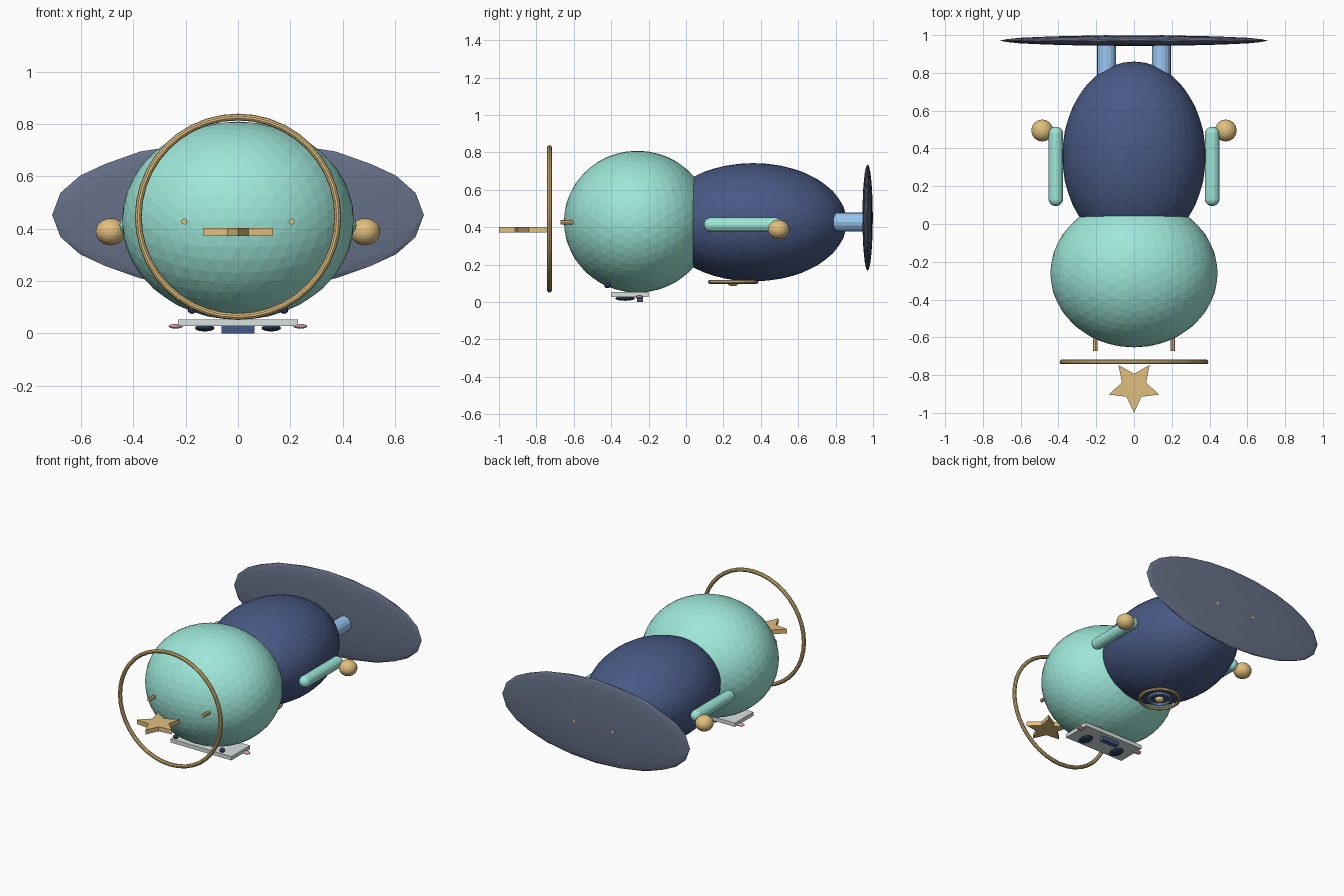
import bpy, bmesh
from math import pi, sin, cos, radians
from mathutils import Matrix

if "Cube" in bpy.data.objects:
    bpy.data.objects.remove(bpy.data.objects["Cube"])


def material(name, rgb):
    m = bpy.data.materials.new(name)
    m.diffuse_color = (*rgb, 1)
    m.use_nodes = True
    m.node_tree.nodes["Principled BSDF"].inputs["Base Color"].default_value = m.diffuse_color
    return m


MINT = material("mint", (0.34, 0.80, 0.69))
NAVY = material("navy", (0.064, 0.10, 0.23))
SLATE = material("slate", (0.13, 0.16, 0.24))
GOLD = material("gold", (0.75, 0.52, 0.21))
SKY = material("sky", (0.32, 0.57, 0.89))
PALE = material("pale", (0.68, 0.75, 0.74))
PINK = material("pink", (0.75, 0.40, 0.45))
DARK = material("dark", (0.03, 0.045, 0.11))


def add(name, bm, mat, loc, smooth=False):
    bmesh.ops.recalc_face_normals(bm, faces=bm.faces)
    me = bpy.data.meshes.new(name)
    bm.to_mesh(me)
    bm.free()
    me.materials.append(mat)
    for p in me.polygons:
        p.use_smooth = smooth
    ob = bpy.data.objects.new(name, me)
    ob.location = loc
    bpy.context.collection.objects.link(ob)
    return ob


def ball(name, loc, radii, mat, level=3):
    # icosphere turned so its edge midpoints lie on the axes
    bm = bmesh.new()
    bmesh.ops.create_icosphere(bm, subdivisions=level, radius=1,
                               matrix=Matrix.Rotation(radians(58.28), 4, 'Y'))
    bmesh.ops.scale(bm, vec=radii, verts=bm.verts)
    return add(name, bm, mat, loc)


def box(name, loc, size, mat):
    bm = bmesh.new()
    bmesh.ops.create_cube(bm, size=1)
    bmesh.ops.scale(bm, vec=size, verts=bm.verts)
    return add(name, bm, mat, loc)


def rod(name, x, z, y0, y1, r, mat, sides=16):
    bm = bmesh.new()
    bmesh.ops.create_cone(bm, cap_ends=True, segments=sides, radius1=r, radius2=r,
                          depth=y1 - y0, matrix=Matrix.Rotation(pi / 2, 4, 'X'))
    return add(name, bm, mat, (x, (y0 + y1) / 2, z))


def capsule(name, x, z, y0, y1, r, mat):
    bm = bmesh.new()
    bmesh.ops.create_uvsphere(bm, u_segments=16, v_segments=13, radius=r)
    half = (y1 - y0) / 2 - r
    for v in bm.verts:
        v.co.z += half if v.co.z > 0 else -half
    bmesh.ops.rotate(bm, verts=bm.verts, matrix=Matrix.Rotation(pi / 2, 3, 'X'))
    return add(name, bm, mat, (x, (y0 + y1) / 2, z))


def ring(name, loc, major, minor, mat, upright=False, n=40, k=10):
    bm = bmesh.new()
    loops = []
    for i in range(n):
        a = 2 * pi * i / n
        loops.append([])
        for j in range(k):
            b = 2 * pi * j / k
            r = major + minor * cos(b)
            loops[-1].append(bm.verts.new((r * cos(a), r * sin(a), minor * sin(b))))
    for i in range(n):
        p, q = loops[i], loops[(i + 1) % n]
        for j in range(k):
            bm.faces.new((p[j], q[j], q[(j + 1) % k], p[(j + 1) % k]))
    if upright:
        bmesh.ops.rotate(bm, verts=bm.verts, matrix=Matrix.Rotation(pi / 2, 3, 'X'))
    return add(name, bm, mat, loc)


def star(name, loc, outer, inner, thick, mat):
    bm = bmesh.new()
    pts = []
    for i in range(10):
        a = -pi / 2 + i * pi / 5
        r = inner if i % 2 else outer
        pts.append(bm.verts.new((r * cos(a), r * sin(a), -thick / 2)))
    face = bm.faces.new(pts)
    ext = bmesh.ops.extrude_face_region(bm, geom=[face])
    top = [v for v in ext["geom"] if isinstance(v, bmesh.types.BMVert)]
    bmesh.ops.translate(bm, verts=top, vec=(0, 0, thick))
    return add(name, bm, mat, loc)


# Head, body and flat base disc
ball("head", (0, -0.26, 0.43), (0.443, 0.393, 0.379), MINT, 4)
ball("body", (0, 0.36, 0.427), (0.38, 0.5, 0.316), NAVY, 4)
ball("base_disc", (0, 0.971, 0.452), (0.71, 0.028, 0.285), SLATE, 3)

# Ring and star beyond the head
ring("halo_ring", (0, -0.73, 0.445), 0.381, 0.013, GOLD, upright=True)
star("star", (0, -0.86, 0.387), 0.14, 0.067, 0.03, GOLD)

# Face plate on the underside of the head
box("face_plate", (0, -0.30, 0.04), (0.46, 0.20, 0.026), PALE)
box("mouth", (0, -0.245, 0.014), (0.126, 0.032, 0.028), NAVY)

# Belly emblem
ring("belly_ring", (0, 0.252, 0.108), 0.126, 0.01, GOLD, n=32, k=8)
ring("belly_inner_ring", (0, 0.252, 0.108), 0.07, 0.009, SKY, n=32, k=8)
ball("belly_stud", (0, 0.252, 0.103), (0.03, 0.03, 0.018), GOLD)

# Paired parts
for side, s in (("right", 1), ("left", -1)):
    capsule(side + "_arm", s * 0.414, 0.413, 0.095, 0.515, 0.039, MINT)
    ball(side + "_hand", (s * 0.486, 0.495, 0.388), (0.058, 0.058, 0.052), GOLD)
    rod(side + "_leg", s * 0.145, 0.428, 0.70, 0.97, 0.051, SKY)
    rod(side + "_leg_pin", s * 0.145, 0.428, 0.96, 1.0, 0.011, GOLD, 8)
    rod(side + "_head_pin", s * 0.205, 0.427, -0.672, -0.50, 0.012, GOLD, 8)
    ball(side + "_eye", (s * 0.127, -0.325, 0.02), (0.037, 0.053, 0.013), DARK)
    ball(side + "_cheek", (s * 0.238, -0.25, 0.027), (0.027, 0.02, 0.009), PINK)
    ball(side + "_brow_stud", (s * 0.175, -0.42, 0.09), (0.018, 0.018, 0.016), DARK, 2)
